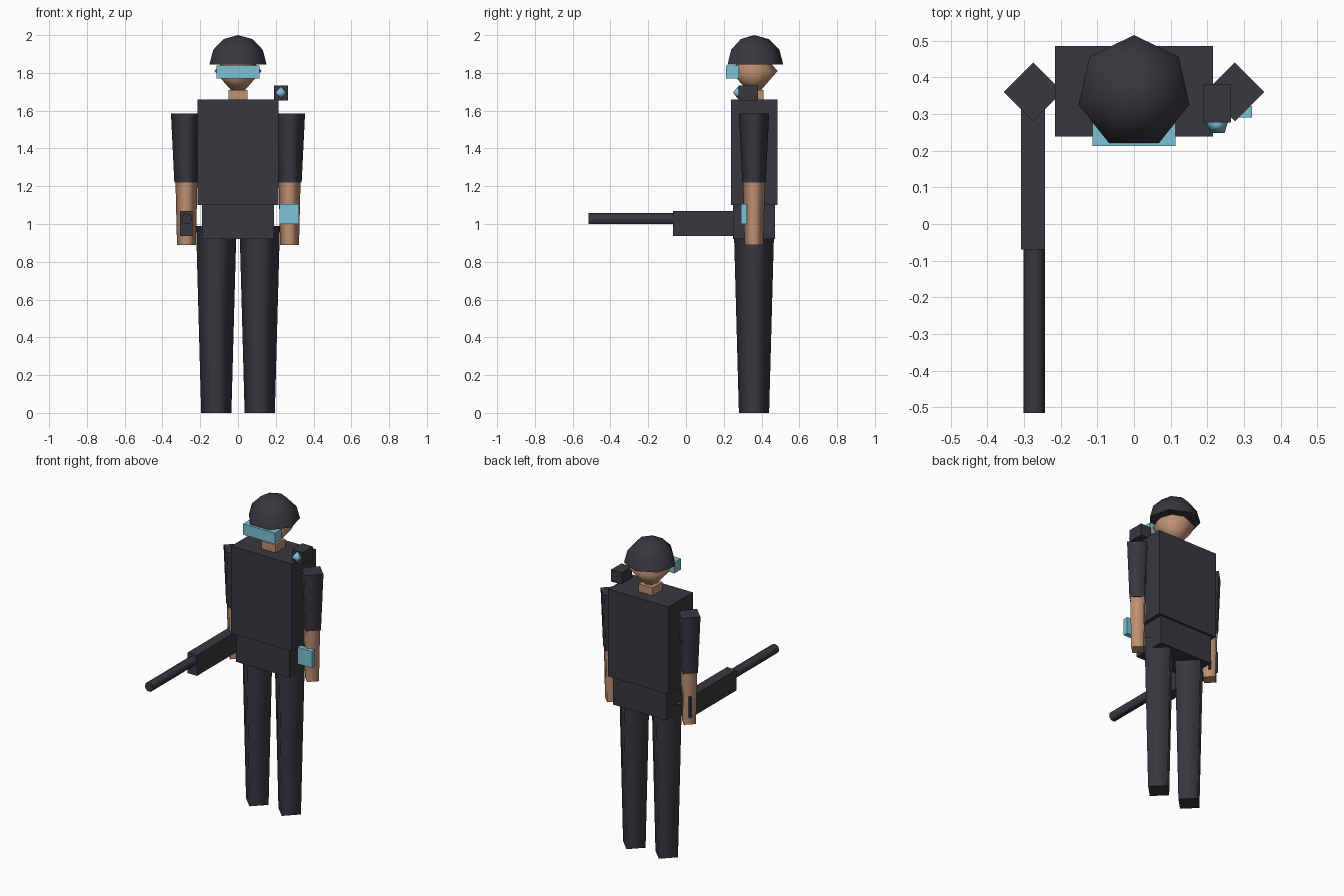
import bpy
import bmesh
from math import pi
from mathutils import Matrix, Vector

default_cube = bpy.data.objects.get("Cube")
if default_cube:
    bpy.data.objects.remove(default_cube, do_unlink=True)

BODY_Y = 0.36


def make_material(name, rgb):
    mat = bpy.data.materials.new(name)
    mat.use_nodes = True
    mat.diffuse_color = (*rgb, 1)
    mat.node_tree.nodes["Principled BSDF"].inputs["Base Color"].default_value = (*rgb, 1)
    return mat


charcoal = make_material("charcoal", (0.041, 0.039, 0.050))
skin = make_material("skin", (0.52, 0.28, 0.17))
light_blue = make_material("light_blue", (0.21, 0.54, 0.68))


def finish(name, bm, mat, smooth=False):
    """Turn the bmesh into an object; horizontal or end caps stay flat."""
    bmesh.ops.recalc_face_normals(bm, faces=bm.faces)
    mesh = bpy.data.meshes.new(name)
    bm.to_mesh(mesh)
    bm.free()
    mesh.materials.append(mat)
    obj = bpy.data.objects.new(name, mesh)
    bpy.context.scene.collection.objects.link(obj)
    if smooth:
        for poly in mesh.polygons:
            n = poly.normal
            poly.use_smooth = abs(n.z) < 0.99 and abs(n.y) < 0.99
    return obj


def box(name, low, high, mat):
    low, high = Vector(low), Vector(high)
    bm = bmesh.new()
    transform = Matrix.Translation((low + high) / 2) @ Matrix.Diagonal((*(high - low), 1))
    bmesh.ops.create_cube(bm, size=1, matrix=transform)
    return finish(name, bm, mat)


def limb(name, x, bottom, top, r_bottom, r_top, mat):
    """Four-sided tapering limb with its corners on the axes."""
    bm = bmesh.new()
    place = Matrix.Translation((x, BODY_Y, (bottom + top) / 2))
    bmesh.ops.create_cone(bm, cap_ends=True, segments=4, radius1=r_bottom,
                          radius2=r_top, depth=top - bottom, matrix=place)
    return finish(name, bm, mat, smooth=True)


def ball(name, center, radius, sides, rings, mat, stretch=1):
    bm = bmesh.new()
    place = Matrix.Translation(center) @ Matrix.Diagonal((1, 1, stretch, 1))
    bmesh.ops.create_uvsphere(bm, u_segments=sides, v_segments=rings,
                              radius=radius, matrix=place)
    return finish(name, bm, mat, smooth=True)


# Trunk
box("torso", (-0.215, 0.238, 1.10), (0.215, 0.485, 1.66), charcoal)
box("hips", (-0.19, 0.25, 0.92), (0.19, 0.47, 1.10), charcoal)
box("neck", (-0.05, 0.31, 1.64), (0.05, 0.41, 1.71), skin)

# Limbs
for side, sign in (("left", 1), ("right", -1)):
    limb(side + "_leg", sign * 0.115, 0, 0.99, 0.08, 0.107, charcoal)
    limb(side + "_upper_arm", sign * 0.275, 1.22, 1.585, 0.062, 0.08, charcoal)
    limb(side + "_forearm", sign * 0.273, 0.89, 1.22, 0.05, 0.058, skin)

# Head and visor
ball("head", (0, BODY_Y, 1.81), 0.125, 8, 2, skin, stretch=1.15)
box("visor", (-0.113, 0.213, 1.77), (0.113, 0.28, 1.84), light_blue)

# Seven-sided half dome helmet with a closed underside
bm = bmesh.new()
bmesh.ops.create_uvsphere(bm, u_segments=7, v_segments=6, radius=0.155,
                          matrix=Matrix.Translation((0, BODY_Y, 1.845)))
cut = bmesh.ops.bisect_plane(bm, geom=bm.verts[:] + bm.edges[:] + bm.faces[:],
                             plane_co=(0, 0, 1.845), plane_no=(0, 0, -1),
                             dist=0.001, clear_outer=True)
rim = [e for e in bm.edges if e.is_boundary]
bmesh.ops.contextual_create(bm, geom=rim)
finish("helmet", bm, charcoal, smooth=True)

# Shoulder lamp and wrist screen
box("shoulder_lamp_housing", (0.19, 0.277, 1.655), (0.265, 0.38, 1.732), charcoal)
ball("shoulder_lamp_lens", (0.227, 0.276, 1.695), 0.034, 5, 2, light_blue)
box("wrist_screen", (0.22, 0.29, 1.0), (0.322, 0.322, 1.107), light_blue)

# Hand-held gun
box("gun_body", (-0.308, -0.07, 0.937), (-0.242, 0.395, 1.07), charcoal)
bm = bmesh.new()
bmesh.ops.create_cone(bm, cap_ends=True, segments=7, radius1=0.03, radius2=0.03,
                      depth=0.47, matrix=Matrix.Translation((-0.272, -0.28, 1.027))
                      @ Matrix.Rotation(pi / 2, 4, "X"))
finish("gun_barrel", bm, charcoal, smooth=True)
